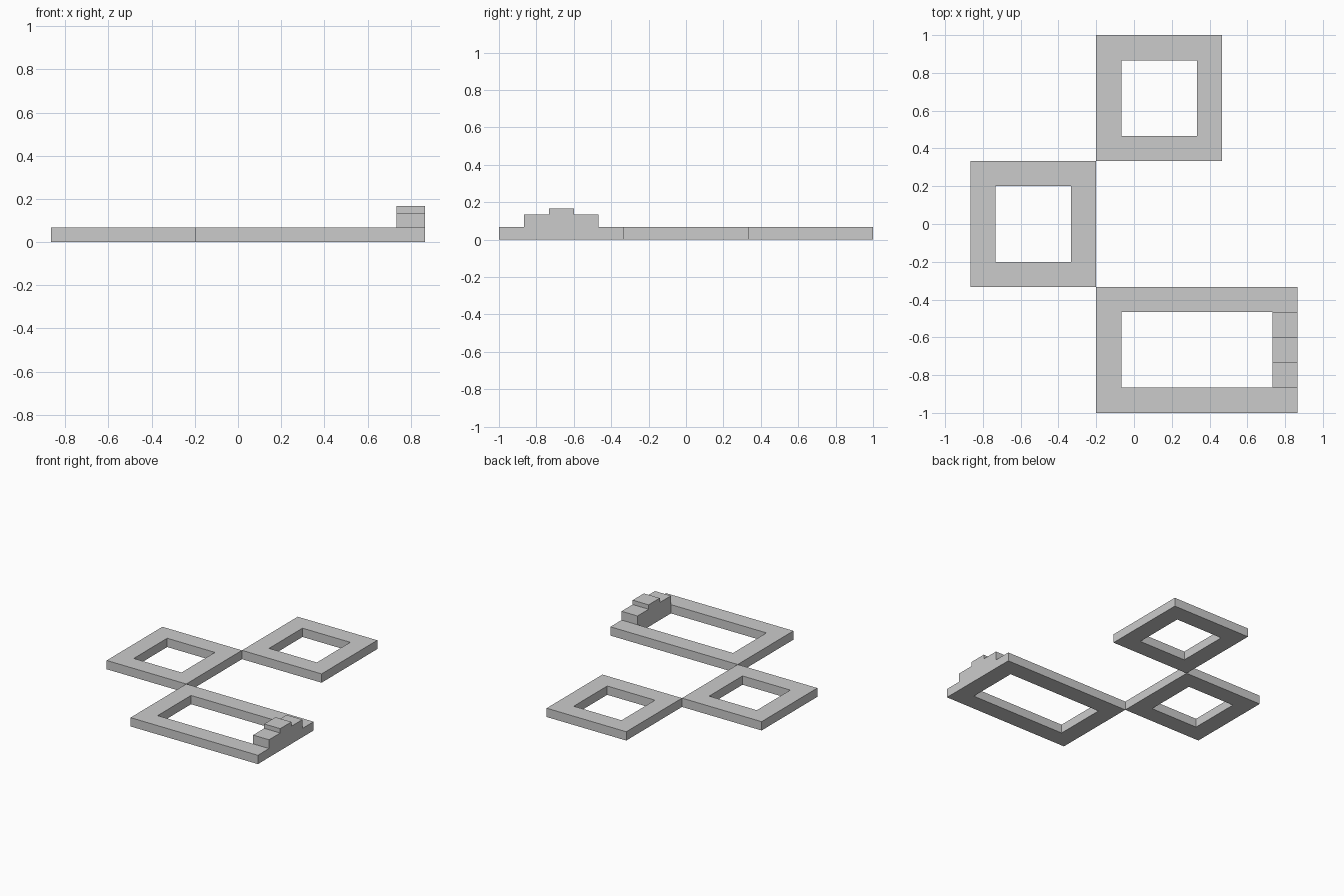
import bpy
import bmesh

if "Cube" in bpy.data.objects:
    bpy.data.objects.remove(bpy.data.objects["Cube"], do_unlink=True)

U = 1 / 15   # base module: the thickness of the frames
RIM = 2 * U  # width of the frame borders

grey = bpy.data.materials.new("light grey")
grey.use_nodes = True
colour = (0.6, 0.6, 0.6, 1)
grey.diffuse_color = colour
grey.node_tree.nodes["Principled BSDF"].inputs["Base Color"].default_value = colour


def add_object(name, bm):
    bmesh.ops.recalc_face_normals(bm, faces=bm.faces)
    mesh = bpy.data.meshes.new(name)
    bm.to_mesh(mesh)
    bm.free()
    mesh.materials.append(grey)
    obj = bpy.data.objects.new(name, mesh)
    bpy.context.collection.objects.link(obj)


def extrude_faces(bm, offset):
    """Turn the flat faces into a closed solid."""
    ext = bmesh.ops.extrude_face_region(bm, geom=bm.faces[:], use_keep_orig=True)
    verts = [g for g in ext["geom"] if isinstance(g, bmesh.types.BMVert)]
    bmesh.ops.translate(bm, verts=verts, vec=offset)


def frame(name, x0, x1, y0, y1):
    """Flat rectangular frame with a rectangular opening."""
    bm = bmesh.new()

    def loop(inset):
        a, b, c, d = x0 + inset, x1 - inset, y0 + inset, y1 - inset
        return [bm.verts.new((x, y, 0)) for x, y in ((a, c), (b, c), (b, d), (a, d))]

    outer, inner = loop(0), loop(RIM)
    for i in range(4):
        j = (i + 1) % 4
        bm.faces.new((outer[i], outer[j], inner[j], inner[i]))
    extrude_faces(bm, (0, 0, U))
    add_object(name, bm)


# Three frames touching corner to corner
frame("back_frame", -3 * U, 7 * U, 5 * U, 15 * U)
frame("middle_frame", -13 * U, -3 * U, -5 * U, 5 * U)
frame("front_frame", -3 * U, 13 * U, -15 * U, -5 * U)

# Stepped block on the left border of the front frame
profile = [(-13, 1), (-7, 1), (-7, 2), (-9, 2),
           (-9, 2.5), (-11, 2.5), (-11, 2), (-13, 2)]
bm = bmesh.new()
bm.faces.new([bm.verts.new((11 * U, y * U, z * U)) for y, z in profile])
extrude_faces(bm, (RIM, 0, 0))
add_object("stepped_block", bm)
